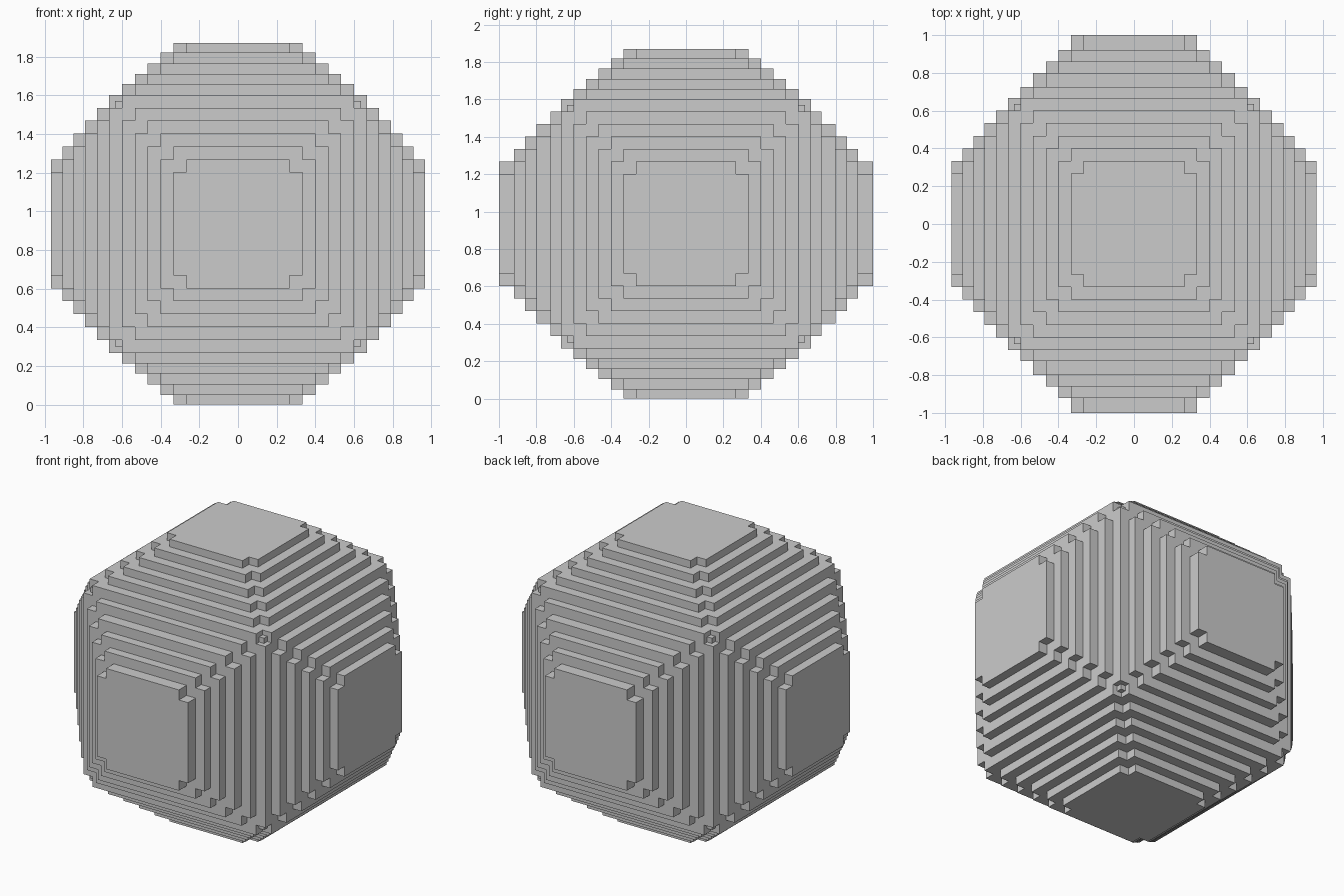
import bpy, bmesh

if "Cube" in bpy.data.objects:
    bpy.data.objects.remove(bpy.data.objects["Cube"])

STEP = 0.0667           # width of each terrace
CZ = 0.935              # height of the centre
SIDES = [0.3335 + STEP * k for k in range(6)]
HEIGHTS = [             # terrace heights along x, y and z, outermost first
    [0.967, 0.907, 0.85, 0.792, 0.73, 0.667],
    [1.0, 0.92, 0.86, 0.80, 0.725, 0.667],
    [0.935, 0.885, 0.83, 0.775, 0.722, 0.667],
]
CORE = 0.635            # small cube showing in the notched corners


def inside(p):
    """True where the solid is filled: six stacks of corner-notched square terraces."""
    p = [abs(v) for v in p]
    if max(p) < CORE:
        return True
    for a in range(3):
        b, c = p[(a + 1) % 3], p[(a + 2) % 3]
        for h, s in zip(HEIGHTS[a], SIDES):
            if p[a] < h and max(b, c) < s and min(b, c) < s - STEP:
                return True
    return False


# uneven grid lines along each axis
grid = []
for a in range(3):
    vals = sorted({round(v, 4) for v in SIDES + [SIDES[0] - STEP, CORE] + HEIGHTS[a]})
    lines = [vals[0]]
    for v in vals[1:]:
        if v - lines[-1] > 0.0015:
            lines.append(v)
    grid.append([-v for v in reversed(lines)] + lines)

mid = [[(g[i] + g[i + 1]) / 2 for i in range(len(g) - 1)] for g in grid]
filled = {(i, j, k)
          for i, x in enumerate(mid[0])
          for j, y in enumerate(mid[1])
          for k, z in enumerate(mid[2]) if inside((x, y, z))}

# outer skin of the filled cells
bm = bmesh.new()
verts = {}


def vert(key):
    if key not in verts:
        verts[key] = bm.verts.new((grid[0][key[0]], grid[1][key[1]], grid[2][key[2]] + CZ))
    return verts[key]


for cell in filled:
    for a in range(3):
        b, c = (a + 1) % 3, (a + 2) % 3
        for d in (0, 1):
            near = list(cell)
            near[a] += 2 * d - 1
            if tuple(near) in filled:
                continue
            loop = []
            for u, v in ((0, 0), (1, 0), (1, 1), (0, 1)):
                key = list(cell)
                key[a] += d
                key[b] += u
                key[c] += v
                loop.append(vert(tuple(key)))
            bm.faces.new(loop if d else loop[::-1])

# merge flat areas into large faces
bmesh.ops.dissolve_limit(bm, angle_limit=0.01, verts=bm.verts[:], edges=bm.edges[:])
mesh = bpy.data.meshes.new("stepped_ball")
bm.to_mesh(mesh)
bm.free()
obj = bpy.data.objects.new("stepped_ball", mesh)
bpy.context.collection.objects.link(obj)
